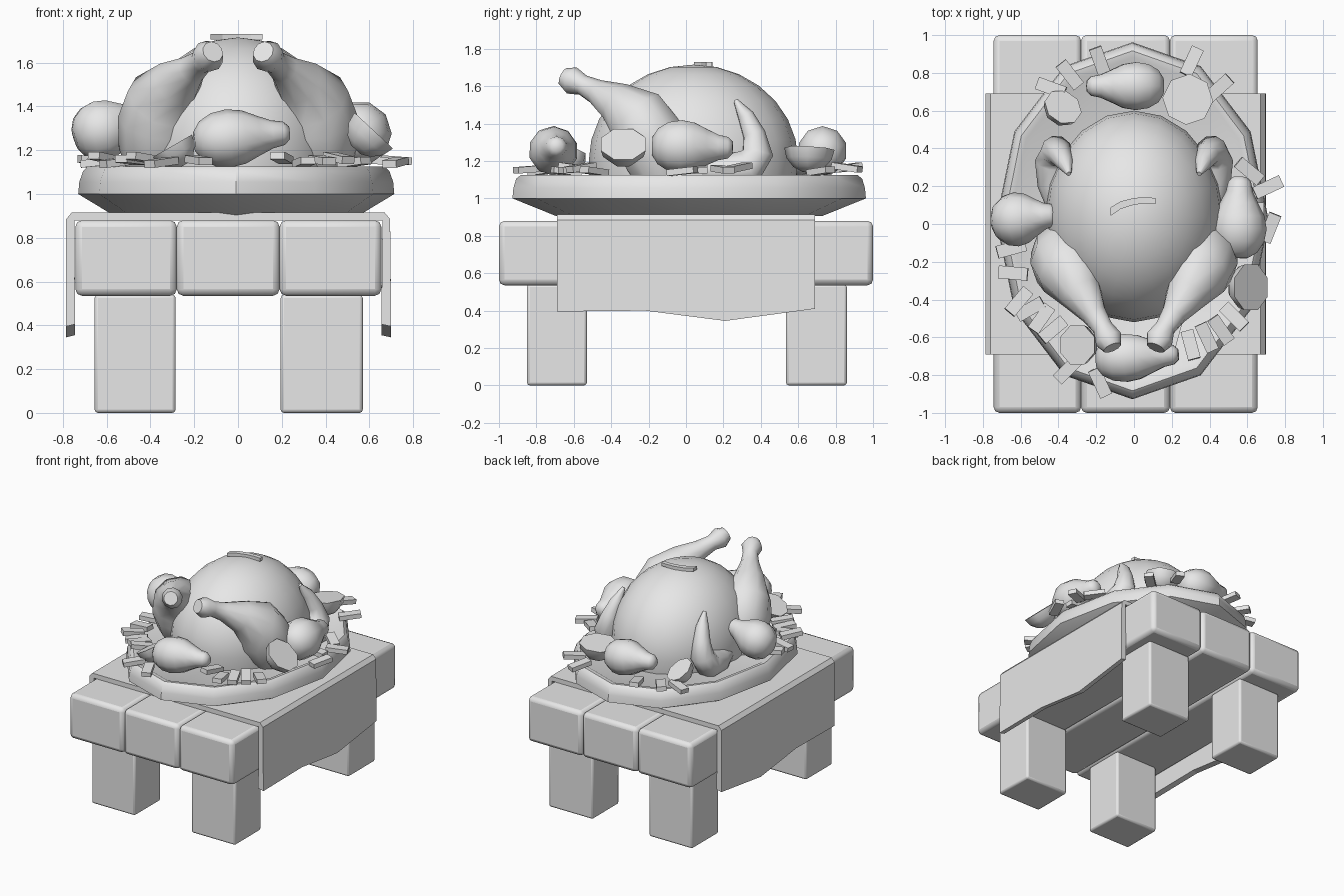
import bpy, bmesh, math
from mathutils import Vector, Matrix

cube = bpy.data.objects.get("Cube")
if cube:
    bpy.data.objects.remove(cube, do_unlink=True)

grey = bpy.data.materials.new("light_grey")
grey.use_nodes = True
COLOR = (0.8, 0.8, 0.8, 1)
grey.diffuse_color = COLOR
grey.node_tree.nodes["Principled BSDF"].inputs["Base Color"].default_value = COLOR


def finish(name, bm, smooth=None, bevel=0):
    """Turn a bmesh into an object with optional bevel and smooth shading."""
    bmesh.ops.recalc_face_normals(bm, faces=bm.faces)
    me = bpy.data.meshes.new(name)
    bm.to_mesh(me)
    bm.free()
    me.materials.append(grey)
    ob = bpy.data.objects.new(name, me)
    bpy.context.collection.objects.link(ob)
    if bevel:
        mod = ob.modifiers.new("bevel", 'BEVEL')
        mod.width, mod.segments = bevel, 2
    if smooth:
        bpy.ops.object.select_all(action='DESELECT')
        ob.select_set(True)
        bpy.context.view_layer.objects.active = ob
        bpy.ops.object.shade_smooth_by_angle(angle=math.radians(smooth))
    return ob


def box(name, x, y, z, bevel=0.0):
    bm = bmesh.new()
    bmesh.ops.create_cube(bm, size=1)
    for v in bm.verts:
        v.co = [(a + b) / 2 + c * (b - a) for (a, b), c in zip((x, y, z), v.co)]
    return finish(name, bm, 40 if bevel else None, bevel)


def skin(bm, rings):
    """Bridge a list of vertex rings and close both ends."""
    rings = [[bm.verts.new(p) for p in r] for r in rings]
    for a, b in zip(rings, rings[1:]):
        for i in range(len(a)):
            j = (i + 1) % len(a)
            bm.faces.new((a[i], a[j], b[j], b[i]))
    bm.faces.new(rings[0])
    bm.faces.new(rings[-1])


def tube(name, path, sides=10, smooth=60):
    """Rounded limb through (x, y, z, radius) points."""
    pts = [Vector(p[:3]) for p in path]
    rings = []
    ref = Vector((1, 0, 0))
    for i, p in enumerate(pts):
        d = (pts[min(i + 1, len(pts) - 1)] - pts[max(i - 1, 0)]).normalized()
        u = (ref - d * ref.dot(d)).normalized()
        ref, w = u, d.cross(u)
        rings.append([p + (u * math.cos(a) + w * math.sin(a)) * path[i][3]
                      for a in (2 * math.pi * k / sides for k in range(sides))])
    bm = bmesh.new()
    skin(bm, rings)
    return finish(name, bm, smooth)


# Table: three planks on four legs
for i, (a, b) in enumerate([(-0.743, -0.28), (-0.28, 0.19), (0.19, 0.655)]):
    box(f"table_plank_{i + 1}", (a, b), (-1, 1), (0.535, 0.88), 0.03)
for sx, x in (("right", (-0.655, -0.285)), ("left", (0.195, 0.57))):
    for sy, y in (("front", (-0.85, -0.53)), ("back", (0.535, 0.86))):
        box(f"table_leg_{sy}_{sx}", x, y, (0, 0.54), 0.015)

# Cloth draped over both long sides with a wavy hem
bm = bmesh.new()
sections = []
for y, hem in ((-0.69, 0.395), (-0.22, 0.4), (0.21, 0.345), (0.69, 0.41)):
    outer = [(-0.785, hem), (-0.785, 0.885), (-0.76, 0.915),
             (0.67, 0.915), (0.695, 0.885), (0.7, hem)]
    inner = [(0.655, hem + 0.01), (0.66, 0.88), (-0.747, 0.88), (-0.745, hem + 0.01)]
    sections.append([(x, y, z) for x, z in outer + inner])
skin(bm, sections)
finish("table_cloth", bm)

# Twelve-sided oval platter
bm = bmesh.new()
profile = [(0.565, 0.71, 0.905), (0.722, 0.945, 1.0), (0.717, 0.94, 1.055),
           (0.70, 0.925, 1.105), (0.68, 0.9, 1.125), (0.65, 0.865, 1.12), (0.62, 0.83, 1.1)]
skin(bm, [[(-0.008 + rx * math.sin(k * math.pi / 6), 0.017 + ry * math.cos(k * math.pi / 6), z)
           for k in range(12)] for rx, ry, z in profile])
finish("platter", bm, 35)

# Roast bird body, cut flat where it rests on the platter
bm = bmesh.new()
bmesh.ops.create_uvsphere(bm, u_segments=20, v_segments=14, radius=1)
for v in bm.verts:
    v.co = (v.co.x * 0.47, 0.04 + v.co.y * 0.56, 1.2 + v.co.z * 0.515)
res = bmesh.ops.bisect_plane(bm, geom=bm.verts[:] + bm.edges[:] + bm.faces[:],
                             plane_co=(0, 0, 1.09), plane_no=(0, 0, 1), clear_inner=True)
bmesh.ops.holes_fill(bm, edges=[e for e in bm.edges if e.is_boundary])
finish("bird_body", bm, 50)

# Drumsticks and folded wings, mirrored
leg = [(.37, -.12, 1.08, .13), (.365, -.15, 1.2, .18), (.355, -.2, 1.33, .195),
       (.335, -.26, 1.43, .175), (.28, -.37, 1.51, .115), (.21, -.48, 1.57, .068),
       (.165, -.55, 1.605, .055), (.135, -.61, 1.63, .075), (.115, -.655, 1.65, .05)]
wing = [(.41, .08, 1.15, .05), (.425, .2, 1.15, .085), (.42, .33, 1.16, .105),
        (.41, .385, 1.24, .085), (.39, .365, 1.34, .062), (.365, .32, 1.44, .045),
        (.345, .265, 1.525, .012)]
for side, s in (("left", 1), ("right", -1)):
    tube(f"drumstick_{side}", [(s * x, y, z, r) for x, y, z, r in leg])
    tube(f"wing_{side}", [(s * x, y, z, r) for x, y, z, r in wing])

# Whole pears: fat end, narrow end
shape = [(0, .045), (.07, .09), (.2, .122), (.36, .133), (.52, .122),
         (.68, .09), (.82, .064), (.94, .054), (1, .03)]
pears = {"front": ((-.2, -.72, 1.24), (.235, -.69, 1.28), 1),
         "back": ((.155, .73, 1.24), (-.25, .73, 1.28), 1),
         "left": ((.55, -.18, 1.28), (.56, .25, 1.27), 1.12),
         "right": ((-.745, .01, 1.25), (-.41, .05, 1.36), 1.08)}
for key, (a, b, k) in pears.items():
    a, b = Vector(a), Vector(b)
    tube(f"pear_{key}", [(*a.lerp(b, t), r * k) for t, r in shape])

# Halved pieces: eight-sided bowls with a flat cut face
halves = [((.62, -.335, 1.29), (.68, 0, .73), .13), ((.285, .66, 1.265), (-.1, .05, 1), .135),
          ((-.3, -.64, 1.22), (-.5, 0, .87), .112), ((-.375, .62, 1.22), (.35, .5, .8), .105)]
for i, (c, n, r) in enumerate(halves):
    rot = Vector(n).to_track_quat('Z', 'Y')
    bm = bmesh.new()
    skin(bm, [[Vector(c) + rot @ Vector((r * f * math.cos((k + .5) * math.pi / 4),
                                         r * f * math.sin((k + .5) * math.pi / 4), -r * d))
               for k in range(8)] for f, d in ((1, 0), (.9, .4), (.6, .75), (.25, .92))])
    finish(f"halved_piece_{i + 1}", bm, 50)

# Vegetable sticks scattered round the rim: x, y, turn in degrees
sticks = [(-.64, -.26, -5), (-.65, -.13, 15), (-.61, -.41, 50), (-.55, -.45, 30), (-.49, -.5, 55),
          (-.43, -.56, 40), (-.35, -.77, 45), (-.18, -.84, -65), (.2, -.6, 75), (.3, -.64, -75),
          (.385, -.6, -65), (.46, -.56, -55), (.53, -.49, -45), (.71, .195, 25), (.61, .28, -40),
          (.72, -.02, 68), (.61, .08, 0), (.305, .86, 65), (.45, .72, 42), (-.34, .79, -52),
          (-.18, .86, -70), (-.44, .72, -20)]
for i, (x, y, turn) in enumerate(sticks):
    bm = bmesh.new()
    bmesh.ops.create_cube(bm, size=1)
    tilt = math.radians((-6, 4, 8)[i % 3])
    m = (Matrix.Translation((x, y, 1.145 + 0.01 * (i % 3))) @ Matrix.Rotation(math.radians(turn), 4, 'Z')
         @ Matrix.Rotation(tilt, 4, 'Y') @ Matrix.Diagonal((.155, .068, .034, 1)))
    bm.transform(m)
    finish(f"vegetable_stick_{i + 1}", bm)

# Curved garnish strip on top of the bird
bm = bmesh.new()
strip = []
for x, y, w in ((-.125, .065, .022), (-.07, .1, .02), (0, .12, .018), (.06, .125, .016), (.113, .122, .016)):
    strip.append([(x, y - w, 1.705), (x, y + w, 1.705), (x, y + w, 1.73), (x, y - w, 1.73)])
skin(bm, strip)
finish("garnish_strip", bm)
